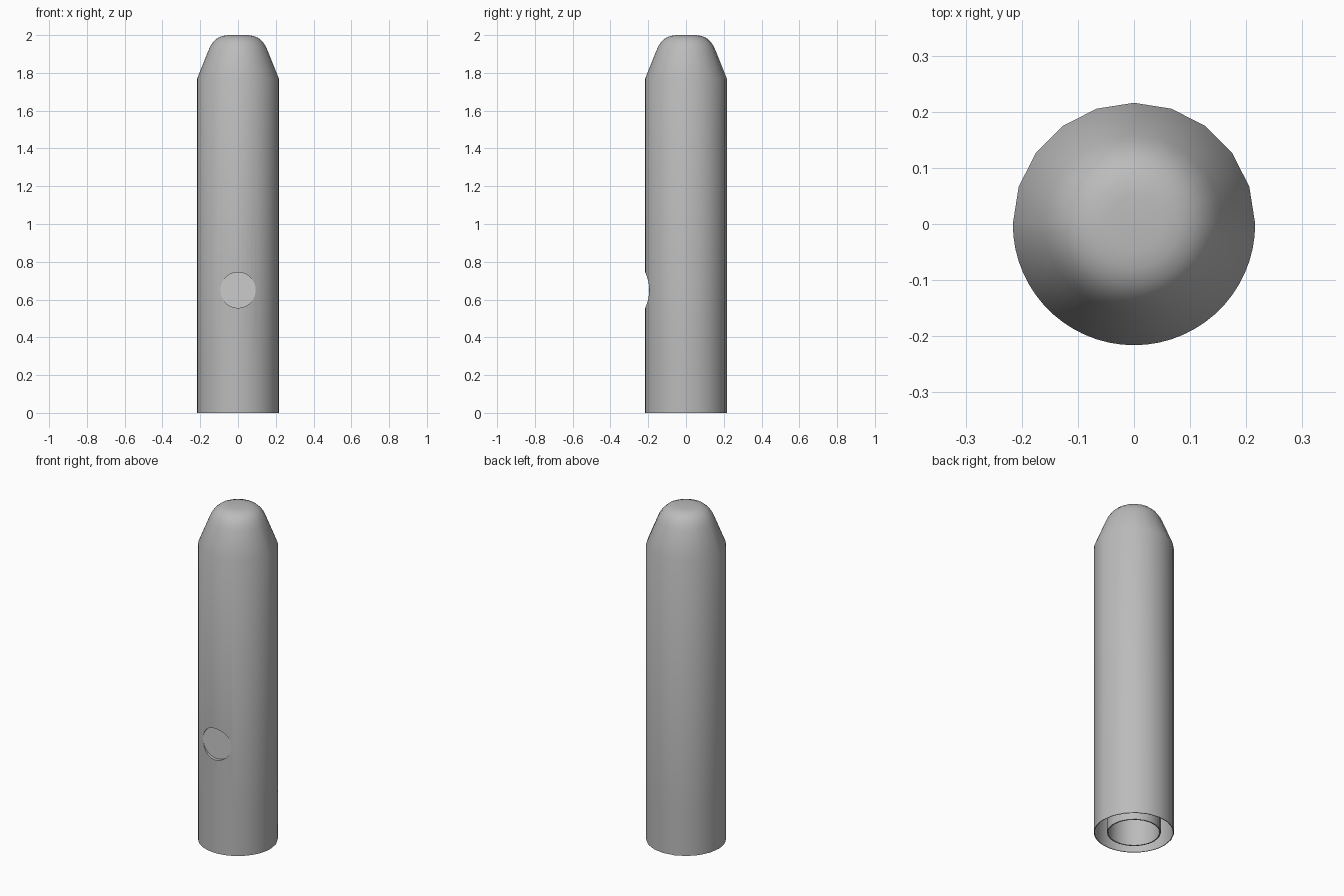
import bpy, bmesh, math
from mathutils import Vector

cube = bpy.data.objects.get("Cube")
if cube:
    bpy.data.objects.remove(cube)


def material(name, value):
    m = bpy.data.materials.new(name)
    m.use_nodes = True
    color = (value, value, value, 1)
    m.diffuse_color = color
    m.node_tree.nodes["Principled BSDF"].inputs["Base Color"].default_value = color
    return m


grey = material("satin grey", 0.5)
light = material("light grey", 0.6)

R = 0.216
# Faceted back half, finer front half
ANGLES = [18 * i for i in range(11)] + [180 + 6 * i for i in range(1, 30)]


def finish(obj, mat, angle=35):
    obj.data.materials.append(mat)
    bpy.ops.object.select_all(action='DESELECT')
    bpy.context.view_layer.objects.active = obj
    obj.select_set(True)
    bpy.ops.object.shade_smooth_by_angle(angle=math.radians(angle))
    return obj


def lathe(name, profile, mat):
    """Revolve (radius, height) points about z; radius 0 closes at a pole."""
    bm = bmesh.new()
    rings = []
    for r, z in profile:
        if r == 0:
            rings.append([bm.verts.new((0, 0, z))] * len(ANGLES))
        else:
            rings.append([bm.verts.new((r * math.cos(math.radians(a)),
                                        r * math.sin(math.radians(a)), z))
                          for a in ANGLES])
    n = len(ANGLES)
    for low, high in zip(rings, rings[1:]):
        for i in range(n):
            j = (i + 1) % n
            corners = list(dict.fromkeys((low[i], low[j], high[j], high[i])))
            bm.faces.new(corners)
    bmesh.ops.recalc_face_normals(bm, faces=bm.faces)
    mesh = bpy.data.meshes.new(name)
    bm.to_mesh(mesh)
    bm.free()
    obj = bpy.data.objects.new(name, mesh)
    bpy.context.collection.objects.link(obj)
    obj.data.materials.clear()
    return finish(obj, mat)


# Closed upper body with a tapered, rounded tip
body = lathe("body", [(0, 0.29), (R, 0.29), (R, 1.77), (0.158, 1.915),
                      (0.147, 1.94), (0.13, 1.965), (0.108, 1.985),
                      (0.08, 1.996), (0.05, 2.0), (0, 2.0)], grey)

# Thin base sleeve around an open inner tube
lathe("base_sleeve", [(R, 0.29), (R, 0), (R - 0.004, 0), (R - 0.004, 0.289)], grey)
lathe("inner_tube", [(0.145, 0.289), (0.145, 0), (0.138, 0), (0.138, 0.289)], grey)

# Round recess for the button
BUTTON_Z, BUTTON_R, FLOOR_Y = 0.65, 0.094, -0.193
bpy.ops.mesh.primitive_cylinder_add(vertices=48, radius=BUTTON_R, depth=0.2,
                                    location=(0, FLOOR_Y - 0.1, BUTTON_Z),
                                    rotation=(math.pi / 2, 0, 0))
cutter = bpy.context.object
cutter.name = "button_cutter"
cut = body.modifiers.new("button recess", 'BOOLEAN')
cut.operation = 'DIFFERENCE'
cut.solver = 'EXACT'
cut.object = cutter
bpy.context.view_layer.objects.active = body
bpy.ops.object.modifier_apply(modifier=cut.name)
bpy.data.objects.remove(cutter)
finish(body, grey)

# Flat button plate in the recess
bpy.ops.mesh.primitive_cylinder_add(vertices=48, radius=BUTTON_R, depth=0.004,
                                    location=(0, FLOOR_Y, BUTTON_Z),
                                    rotation=(math.pi / 2, 0, 0))
button = bpy.context.object
button.name = "button"
finish(button, light)
